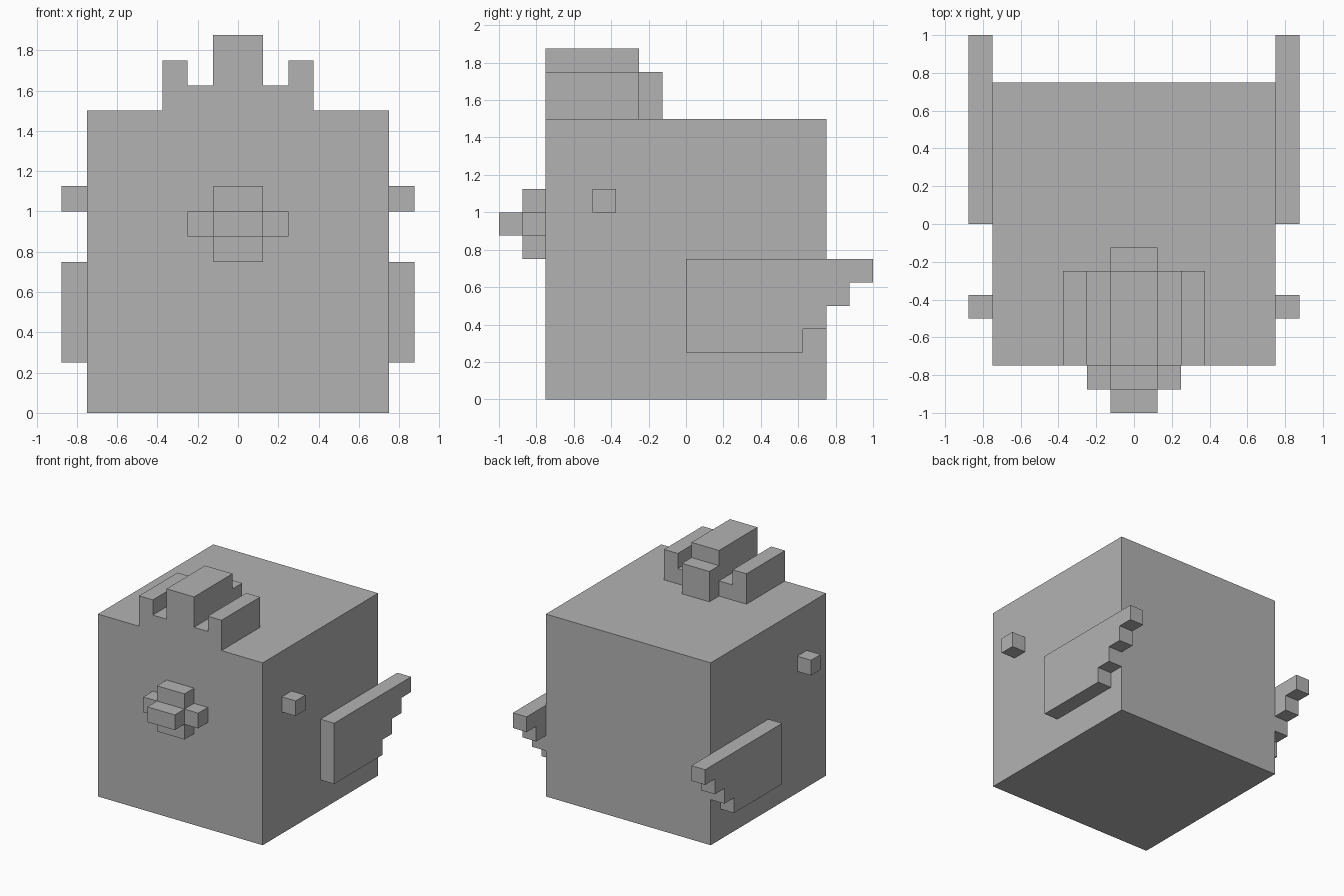
import bpy
import bmesh
from mathutils import Vector

U = 0.125  # edge length of one block

cube = bpy.data.objects.get("Cube")
if cube:
    bpy.data.objects.remove(cube, do_unlink=True)

grey = bpy.data.materials.new("plain grey")
grey.use_nodes = True
colour = (0.45, 0.45, 0.45, 1)
grey.diffuse_color = colour
grey.node_tree.nodes["Principled BSDF"].inputs["Base Color"].default_value = colour


def extrude(name, outline, axis, start, end):
    """Extrude an outline, given in blocks, along x (y-z outline) or y (x-z outline)."""
    bm = bmesh.new()
    place = (lambda a, b: (start, a, b)) if axis == "x" else (lambda a, b: (a, start, b))
    face = bm.faces.new([bm.verts.new(Vector(place(a, b)) * U) for a, b in outline])
    side = bmesh.ops.extrude_face_region(bm, geom=[face])["geom"]
    offset = Vector((end - start, 0, 0) if axis == "x" else (0, end - start, 0)) * U
    bmesh.ops.translate(bm, vec=offset, verts=[g for g in side if isinstance(g, bmesh.types.BMVert)])
    bmesh.ops.recalc_face_normals(bm, faces=bm.faces)
    mesh = bpy.data.meshes.new(name)
    bm.to_mesh(mesh)
    bm.free()
    mesh.materials.append(grey)
    obj = bpy.data.objects.new(name, mesh)
    bpy.context.collection.objects.link(obj)
    return obj


def rect(a0, a1, b0, b1):
    return [(a0, b0), (a1, b0), (a1, b1), (a0, b1)]


def mirrored(half):
    """Complete a right-hand outline with its reflection."""
    return half + [(-a, b) for a, b in reversed(half)]


# Body
extrude("body", rect(-6, 6, 0, 12), "y", -6, 6)

# Crest with three ridges, and the lower step behind it
crest = [(3, 12), (3, 14), (2, 14), (2, 13), (1, 13), (1, 15)]
extrude("crest", mirrored(crest), "y", -6, -2)
extrude("crest_back", rect(-1, 1, 12, 14), "y", -2, -1)

# Cross-shaped beak with a projecting tip
beak = [(1, 6), (1, 7), (2, 7), (2, 8), (1, 8), (1, 9)]
extrude("beak", mirrored(beak), "y", -7, -6)
extrude("beak_tip", rect(-1, 1, 7, 8), "y", -8, -7)

# Wing outline with a stepped trailing edge
wing = [(0, 6), (0, 2)]
for step in range(4):
    wing += [(5 + step, 2 + step), (5 + step, 3 + step)]

# Eyes and wings on both sides
for side, sign in (("left", 1), ("right", -1)):
    extrude(side + "_eye", rect(-4, -3, 8, 9), "x", 6 * sign, 7 * sign)
    extrude(side + "_wing", wing, "x", 6 * sign, 7 * sign)
